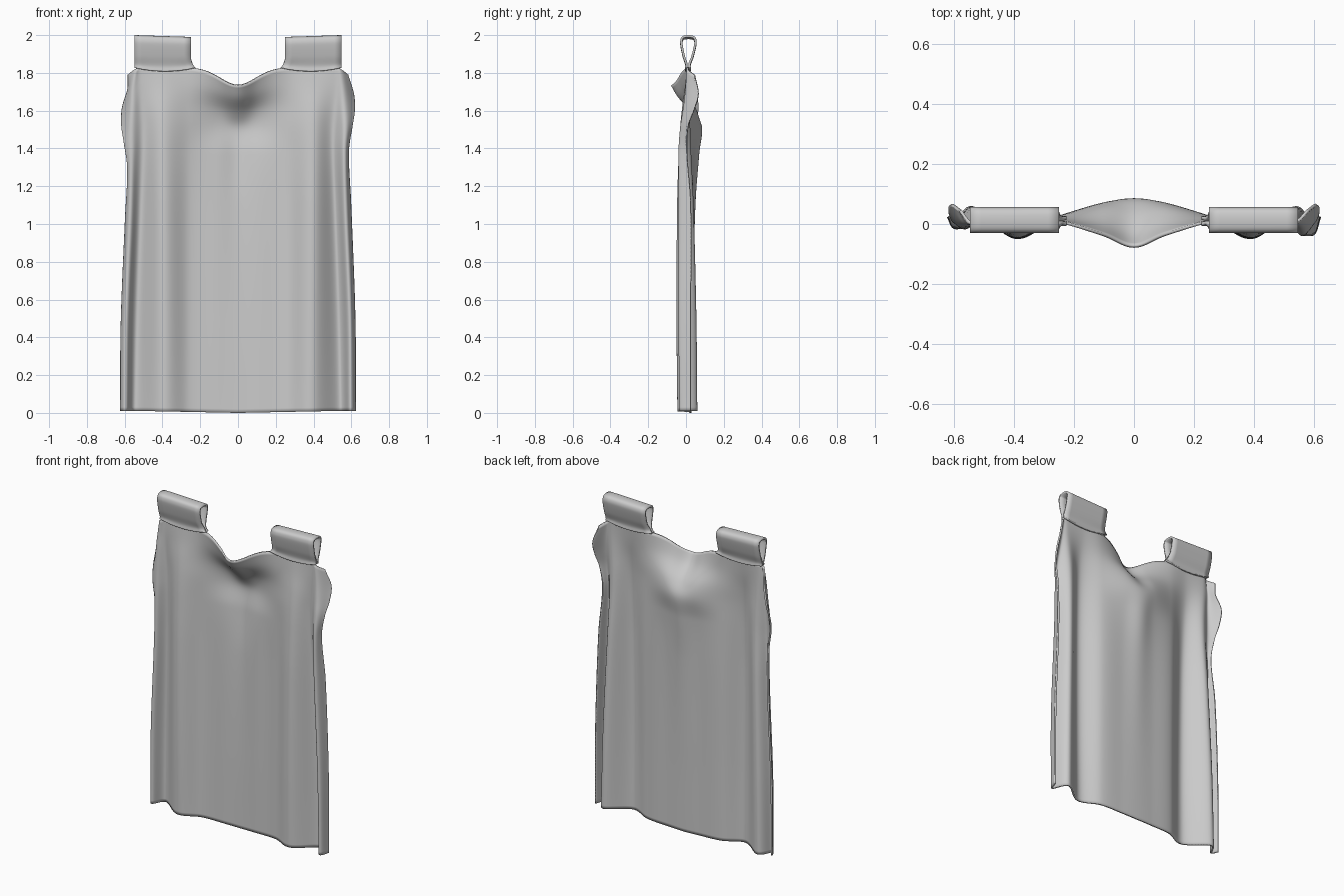
import bpy
import bmesh
from math import exp

default_cube = bpy.data.objects.get("Cube")
if default_cube:
    bpy.data.objects.remove(default_cube)

# Plain grey cloth
cloth = bpy.data.materials.new("grey_cloth")
cloth.use_nodes = True
grey = (0.6, 0.6, 0.6, 1)
cloth.diffuse_color = grey
cloth.node_tree.nodes["Principled BSDF"].inputs["Base Color"].default_value = grey


def smooth_curve(keys, values, at):
    """Smooth interpolation through keys, which must be increasing."""
    at = min(max(at, keys[0]), keys[-1])
    last = len(keys) - 1
    i = 0
    while i < last - 1 and at > keys[i + 1]:
        i += 1

    def slope(k):
        low, high = max(k - 1, 0), min(k + 1, last)
        return (values[high] - values[low]) / (keys[high] - keys[low])

    span = keys[i + 1] - keys[i]
    t = (at - keys[i]) / span
    ease = t * t * (3 - 2 * t)
    start = t * (1 - t) ** 2 * span * slope(i)
    end = t * t * (t - 1) * span * slope(i + 1)
    return values[i] * (1 - ease) + values[i + 1] * ease + start + end


def make_sheet(name, rows, thickness):
    """Skin a grid of points and give it cloth thickness."""
    bm = bmesh.new()
    grid = [[bm.verts.new(point) for point in row] for row in rows]
    for lower, upper in zip(grid, grid[1:]):
        for k in range(len(lower) - 1):
            bm.faces.new((lower[k], lower[k + 1], upper[k + 1], upper[k]))
    bmesh.ops.recalc_face_normals(bm, faces=bm.faces)
    mesh = bpy.data.meshes.new(name)
    bm.to_mesh(mesh)
    bm.free()
    mesh.materials.append(cloth)
    obj = bpy.data.objects.new(name, mesh)
    bpy.context.collection.objects.link(obj)
    solid = obj.modifiers.new("thickness", "SOLIDIFY")
    solid.thickness = thickness
    solid.offset = 0
    bpy.ops.object.select_all(action="DESELECT")
    obj.select_set(True)
    bpy.context.view_layer.objects.active = obj
    bpy.ops.object.shade_smooth_by_angle(angle=0.8)


# Fold lines of the hanging cloth, from hem to top
heights = [0, 0.5, 1.1, 1.38, 1.52, 1.62, 1.73, 1.83]
fold_depths = {
    "centre": [0.025, 0.03, 0.045, 0.066, 0.08, 0.04, -0.035, -0.075],
    "neck": [0.022, 0.025, 0.033, 0.045, 0.066, 0.05, -0.005, -0.035],
    "shoulder": [0.012, 0.015, 0.02, 0.02, 0.02, 0.02, 0.012, 0.01],
    "ridge": [-0.04, -0.045, -0.042, -0.033, -0.025, -0.015, 0, 0.01],
    "valley": [0.055, 0.05, 0.035, 0.022, 0.017, 0.013, 0.01, 0.01],
    "curl": [-0.03, -0.035, -0.035, -0.035, -0.025, -0.01, 0.005, 0.01],
    "edge": [0.025, 0.025, 0.025, 0.005, 0.01, 0.04, 0.065, 0.045],
}
# Folds that hang straight have one place, the others drift with height
fold_places = {
    "centre": 0, "neck": 0.105, "shoulder": 0.26, "ridge": 0.395,
    "valley": [0.54, 0.53, 0.51, 0.5, 0.5, 0.505, 0.51, 0.51],
    "curl": [0.595, 0.59, 0.567, 0.56, 0.565, 0.565, 0.56, 0.545],
    "edge": [0.62, 0.617, 0.595, 0.583, 0.603, 0.615, 0.61, 0.58],
}


def fold_point(fold, side, z):
    if fold == "edge" and side < 0:
        # the right-hand edge flares a little lower than the left
        z += 0.09 * min(1, z)
    place = fold_places[fold]
    if isinstance(place, list):
        place = smooth_curve(heights, place, z)
    depth = smooth_curve(heights, fold_depths[fold], z)
    if fold == "curl" and side < 0:
        # the right-hand curl is shallower
        depth *= 0.35
    return side * place, depth


folds = list(fold_depths)
order = [(f, -1) for f in reversed(folds)] + [(f, 1) for f in folds[1:]]
stations = list(range(len(order)))
columns, levels = 144, 90
rows = []
for j in range(levels + 1):
    z = heights[-1] * j / levels
    points = [fold_point(fold, side, z) for fold, side in order]
    xs, ys = zip(*points)
    row = []
    for i in range(columns + 1):
        at = stations[-1] * i / columns
        x = smooth_curve(stations, xs, at)
        y = smooth_curve(stations, ys, at)
        # neckline sags at the middle, outer corners droop, hem dips slightly
        top = max(0, (z - 1.45) / 0.38) ** 1.5
        sag = 0.095 * exp(-(x / 0.135) ** 2) + 0.8 * max(0, abs(x) - 0.53)
        hem = 0.01 * min(1, abs(x) / 0.5) * (1 - z / heights[-1])
        row.append((x, y, z + hem - top * sag))
    rows.append(row)
make_sheet("hanging_cloth", rows, 0.01)

# Hanging loops: teardrop profile (y, z) swept across, flaring inward at the foot
profile = [(0.0, 1.808), (0.002, 1.84), (-0.012, 1.89), (-0.023, 1.945),
           (-0.024, 1.972), (-0.015, 1.989), (0.013, 1.994), (0.04, 1.989),
           (0.05, 1.972), (0.048, 1.945), (0.035, 1.89), (0.019, 1.84), (0.02, 1.808)]
ring = list(range(len(profile)))
profile_y, profile_z = zip(*profile)
for name, side in (("left_loop", 1), ("right_loop", -1)):
    rows = []
    for j in range(73):
        at = ring[-1] * j / 72
        y = smooth_curve(ring, profile_y, at)
        z = smooth_curve(ring, profile_z, at)
        flare = max(0, (1.9 - z) / 0.1) ** 2
        inner, outer = 0.25 - 0.03 * flare, 0.547
        row = []
        for i in range(9):
            across = i / 8
            x = inner + (outer - inner) * across
            foot = 0.022 * flare * (2 * across - 1) ** 2
            tilt = 0.05 * (1 - across) * max(0, z - 1.8)
            row.append((side * x, y, z + foot - tilt))
        rows.append(row)
    make_sheet(name, rows, 0.012)
